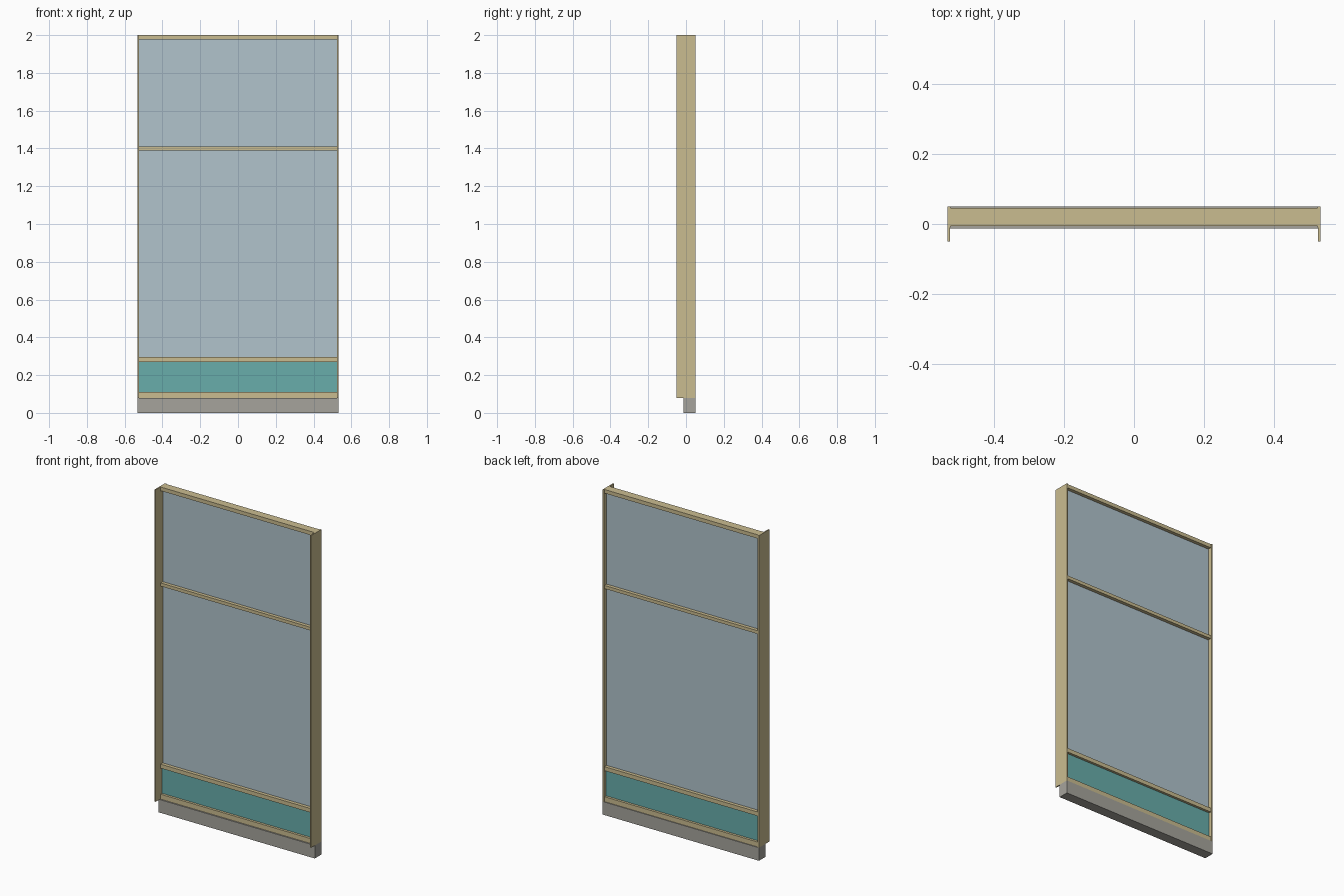
import bpy
import bmesh

if "Cube" in bpy.data.objects:
    bpy.data.objects.remove(bpy.data.objects["Cube"])


def material(name, srgb):
    m = bpy.data.materials.new(name)
    lin = [((c / 255 + 0.055) / 1.055) ** 2.4 for c in srgb]
    m.diffuse_color = (*lin, 1)
    m.use_nodes = True
    m.node_tree.nodes["Principled BSDF"].inputs["Base Color"].default_value = m.diffuse_color
    return m


TAN = material("tan frame", (202, 188, 144))
GREY = material("grey plinth", (166, 164, 156))
GLASS = material("pale blue glass", (177, 195, 204))
TEAL = material("teal panel", (104, 173, 171))


def finish(name, bm, mat):
    bmesh.ops.recalc_face_normals(bm, faces=bm.faces)
    me = bpy.data.meshes.new(name)
    bm.to_mesh(me)
    bm.free()
    me.materials.append(mat)
    ob = bpy.data.objects.new(name, me)
    bpy.context.collection.objects.link(ob)
    return ob


def box(name, x, y, z, mat):
    bm = bmesh.new()
    bmesh.ops.create_cube(bm, size=1)
    for v in bm.verts:
        v.co = [r[0] if c < 0 else r[1] for c, r in zip(v.co, (x, y, z))]
    return finish(name, bm, mat)


W = 0.532      # half width
IN = 0.523     # inner face of the side posts
RAIL_Y = (-0.005, 0.045)

# Plinth
box("plinth", (-W, W), (-0.013, 0.05), (0, 0.08), GREY)

# Side posts: slightly thicker jamb with a thin flange reaching forward
profile = [(W, -0.05), (W, 0.05), (IN, 0.05), (IN, -0.01),
           (W - 0.007, -0.01), (W - 0.007, -0.05)]
for side, label in ((-1, "left"), (1, "right")):
    bm = bmesh.new()
    face = bm.faces.new([bm.verts.new((side * x, y, 0.08)) for x, y in profile])
    ext = bmesh.ops.extrude_face_region(bm, geom=[face])
    for v in ext["geom"]:
        if isinstance(v, bmesh.types.BMVert):
            v.co.z = 2.0
    finish(label + "_post", bm, TAN)

# Horizontal rails
for name, z in (("bottom_rail", (0.08, 0.11)), ("lower_rail", (0.27, 0.295)),
                ("middle_rail", (1.39, 1.41)), ("top_rail", (1.977, 2.0))):
    box(name, (-IN, IN), RAIL_Y, z, TAN)

# Infill: solid panel below, two panes of glass above
box("lower_panel", (-IN, IN), (0.01, 0.03), (0.11, 0.27), TEAL)
box("main_glass", (-IN, IN), (0.016, 0.024), (0.295, 1.39), GLASS)
box("upper_glass", (-IN, IN), (0.016, 0.024), (1.41, 1.977), GLASS)
